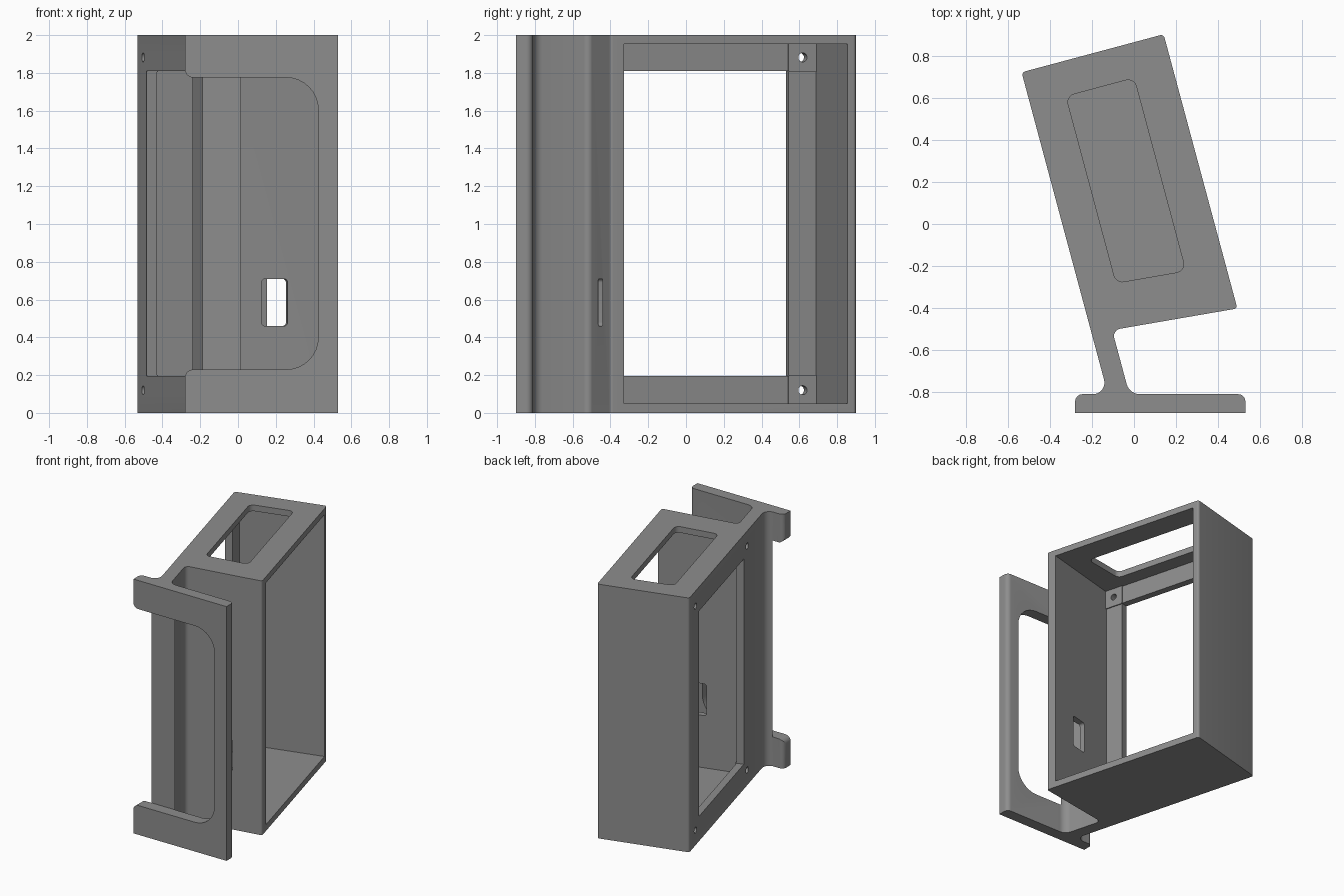
import bpy, bmesh, math
from mathutils import Vector, Matrix

if "Cube" in bpy.data.objects:
    bpy.data.objects.remove(bpy.data.objects["Cube"])

grey = bpy.data.materials.new("mid grey")
grey.diffuse_color = (0.27, 0.27, 0.27, 1)
grey.use_nodes = True
grey.node_tree.nodes["Principled BSDF"].inputs["Base Color"].default_value = grey.diffuse_color


def rounded(points, steps=8):
    """Polygon from (x, y, radius) corners, each rounded by an arc."""
    out = []
    for i, (x, y, r) in enumerate(points):
        p = Vector((x, y))
        if r == 0:
            out.append(p)
            continue
        a = (Vector(points[i - 1][:2]) - p).normalized()
        b = (Vector(points[(i + 1) % len(points)][:2]) - p).normalized()
        half = a.angle(b) / 2
        mid = (a + b).normalized()
        centre = p + mid * (r / math.sin(half))
        start, end = p + a * (r / math.tan(half)) - centre, p + b * (r / math.tan(half)) - centre
        sweep = start.angle_signed(end)
        for k in range(steps + 1):
            out.append(centre + Matrix.Rotation(-sweep * k / steps, 2) @ start)
    return out


def prism(name, points, low, high, matrix=Matrix()):
    """Extrude a rounded polygon along local z from low to high."""
    bm = bmesh.new()
    face = bm.faces.new([bm.verts.new((p.x, p.y, low)) for p in rounded(points)])
    new = bmesh.ops.extrude_face_region(bm, geom=[face])["geom"]
    bmesh.ops.translate(bm, vec=(0, 0, high - low),
                        verts=[v for v in new if isinstance(v, bmesh.types.BMVert)])
    bmesh.ops.transform(bm, matrix=matrix, verts=bm.verts)
    bmesh.ops.recalc_face_normals(bm, faces=bm.faces)
    mesh = bpy.data.meshes.new(name)
    bm.to_mesh(mesh)
    bm.free()
    obj = bpy.data.objects.new(name, mesh)
    bpy.context.collection.objects.link(obj)
    mesh.materials.append(grey)
    return obj


def combine(target, tool, operation="DIFFERENCE"):
    """Apply one boolean and discard the tool."""
    tool.hide_render = True
    mod = target.modifiers.new("cut", "BOOLEAN")
    mod.operation, mod.solver, mod.object = operation, "EXACT", tool
    bpy.context.view_layer.update()
    evaluated = target.evaluated_get(bpy.context.evaluated_depsgraph_get())
    mesh = bpy.data.meshes.new_from_object(evaluated)
    target.modifiers.clear()
    target.data = mesh
    bpy.data.objects.remove(tool)


def rect(x0, y0, x1, y1, r=0):
    return [(x0, y0, r), (x1, y0, r), (x1, y1, r), (x0, y1, r)]


# Local frame of the tilted box: x across, y from back to front (negative), z up
BOX = Matrix.Translation((-0.535, 0.722, 0)) @ Matrix.Rotation(math.radians(15), 4, "Z")
# Profile planes that extrude along world y, and along the box's own x
ALONG_Y = Matrix(((1, 0, 0, 0), (0, 0, 1, 0), (0, 1, 0, 0), (0, 0, 0, 1)))
ALONG_X = BOX @ Matrix(((0, 0, 1, 0), (-1, 0, 0, 0), (0, 1, 0, 0), (0, 0, 0, 1)))

# Body: tilted box, neck and mounting flange in one outline
body = prism("housing_bracket", [
    (-0.535, 0.722, 0.018), (0.141, 0.903, 0.018), (0.492, -0.402, 0.015),
    (-0.104, -0.505, 0.035), (-0.022, -0.81, 0.065), (0.53, -0.81, 0.035),
    (0.53, -0.9, 0), (-0.28, -0.9, 0), (-0.28, -0.81, 0.035), (-0.124, -0.81, 0.055)], 0, 2)

# Hollow interior, open to the right
combine(body, prism("cavity", rect(0.055, -1.276, 0.95, -0.05), 0.05, 1.952, BOX))

# Raised screw pads in the inner corners
for b0, b1 in ((0.045, 0.203), (1.132, 1.281)):
    for z0, z1 in ((0.045, 0.2), (1.805, 1.957)):
        combine(body, prism("screw_pad", rect(b0, z0, b1, z1), 0.05, 0.063, ALONG_X), "UNION")

# Large window in the left wall
combine(body, prism("side_window", rect(0.2, 0.195, 1.135, 1.81), -0.1, 0.12, ALONG_X))

# Screw holes
for b in (0.125, 1.205):
    for z in (0.12, 1.882):
        combine(body, prism("screw_hole", rect(b - 0.024, z - 0.024, b + 0.024, z + 0.024, 0.0238),
                            -0.1, 0.12, ALONG_X))

# Rounded window in the top
combine(body, prism("top_window", [(0.175, -0.165, 0.04), (0.51, -0.165, 0.04),
                                   (0.51, -1.115, 0.04), (0.175, -1.085, 0.04)], 1.9, 2.1, BOX))

# Cable slot in the front wall
slot = Matrix.Translation((0.19, -0.43, 0)) @ Matrix.Rotation(math.radians(10), 4, "Z") @ ALONG_Y
combine(body, prism("cable_slot", rect(-0.07, 0.46, 0.07, 0.71, 0.02), -0.1, 0.1, slot))

# Opening in the flange, leaving ears at the top and bottom
combine(body, prism("flange_opening", [
    (-0.4, 0.1, 0), (-0.281, 0.1, 0), (-0.281, 0.23, 0.045), (0.425, 0.23, 0.17),
    (0.425, 1.775, 0.17), (-0.281, 1.775, 0.045), (-0.281, 1.9, 0), (-0.4, 1.9, 0)],
    -1.0, -0.809, ALONG_Y))

bpy.context.view_layer.objects.active = body
body.select_set(True)
bpy.ops.object.shade_smooth_by_angle(angle=math.radians(30))
